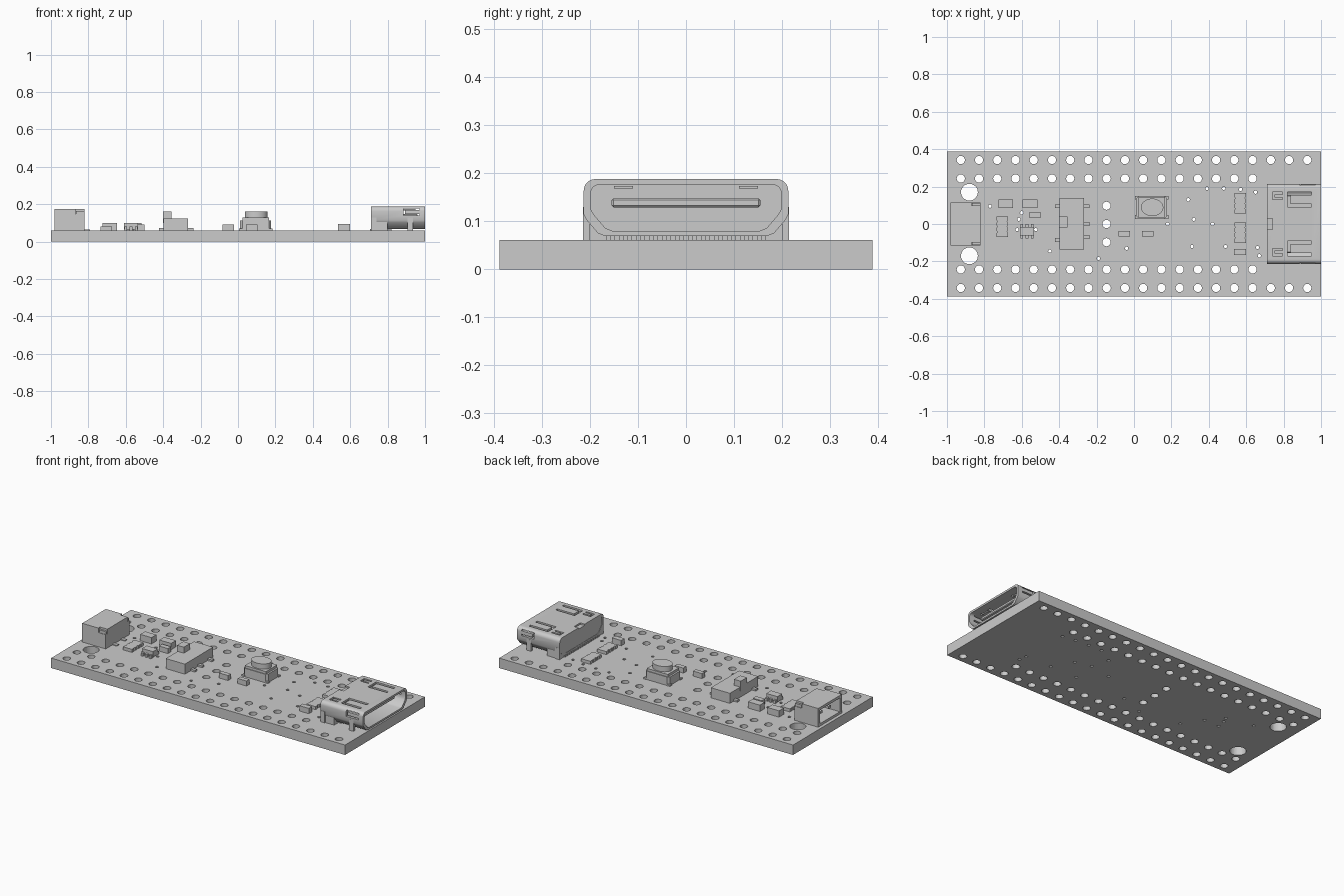
import bpy, bmesh
from math import cos, sin, pi
from mathutils import Matrix, Vector

cube = bpy.data.objects.get("Cube")
if cube:
    bpy.data.objects.remove(cube)

GREY = (0.6, 0.6, 0.6, 1)
grey = bpy.data.materials.new("plain grey")
grey.use_nodes = True
grey.diffuse_color = GREY
grey.node_tree.nodes["Principled BSDF"].inputs["Base Color"].default_value = GREY

TOP = 0.061          # upper face of the board
ROTATION = {"Z": (0, 0, 0), "X": (pi / 2, 0, pi / 2), "Y": (pi / 2, 0, 0)}


def select(ob):
    bpy.ops.object.select_all(action="DESELECT")
    ob.select_set(True)
    bpy.context.view_layer.objects.active = ob


def boxes(name, spans):
    """One object made of boxes, each given as x, y and z ranges."""
    bm = bmesh.new()
    for x0, x1, y0, y1, z0, z1 in spans:
        centre = Vector((x0 + x1, y0 + y1, z0 + z1)) / 2
        size = (x1 - x0, y1 - y0, z1 - z0)
        bmesh.ops.create_cube(bm, matrix=Matrix.Translation(centre) @ Matrix.Diagonal((*size, 1)))
    mesh = bpy.data.meshes.new(name)
    bm.to_mesh(mesh)
    bm.free()
    mesh.materials.append(grey)
    ob = bpy.data.objects.new(name, mesh)
    bpy.context.collection.objects.link(ob)
    return ob


def slab(name, loops, start, end, axis="Z", smooth=False):
    """Filled outlines (inner loops become holes) extruded along an axis."""
    curve = bpy.data.curves.new(name, "CURVE")
    curve.dimensions, curve.fill_mode = "2D", "BOTH"
    curve.extrude = (end - start) / 2
    for loop in loops:
        spline = curve.splines.new("POLY")
        spline.points.add(len(loop) - 1)
        for point, (u, v) in zip(spline.points, loop):
            point.co = (u, v, 0, 1)
        spline.use_cyclic_u = True
    ob = bpy.data.objects.new(name, curve)
    bpy.context.collection.objects.link(ob)
    ob.rotation_euler = ROTATION[axis]
    ob.location["XYZ".index(axis)] = (start + end) / 2
    select(ob)
    bpy.ops.object.convert(target="MESH")
    ob = bpy.context.object
    bm = bmesh.new()
    bm.from_mesh(ob.data)
    bmesh.ops.remove_doubles(bm, verts=bm.verts, dist=0.00005)
    bmesh.ops.recalc_face_normals(bm, faces=bm.faces)
    bm.to_mesh(ob.data)
    bm.free()
    ob.data.materials.clear()
    ob.data.materials.append(grey)
    bpy.ops.object.shade_flat()
    if smooth:
        bpy.ops.object.shade_smooth_by_angle(angle=pi / 5)
    return ob


def ellipse(x, y, rx, ry=None, n=16):
    return [(x + rx * cos(2 * pi * i / n), y + (ry or rx) * sin(2 * pi * i / n)) for i in range(n)]


def rect(x0, x1, y0, y1):
    return [(x0, y0), (x1, y0), (x1, y1), (x0, y1)]


def u_slot(x0, x1, y0, y1, w):
    return [(x0, y0), (x1, y0), (x1, y0 + w), (x0 + w, y0 + w),
            (x0 + w, y1 - w), (x1, y1 - w), (x1, y1), (x0, y1)]


def flip(loop):
    return [(x, -y) for x, y in loop]


def cut(ob, cutter):
    cutter.hide_render = True
    mod = ob.modifiers.new("cut", "BOOLEAN")
    mod.operation, mod.solver, mod.object = "DIFFERENCE", "EXACT", cutter
    select(ob)
    bpy.ops.object.modifier_apply(modifier=mod.name)
    bpy.data.objects.remove(cutter)


# Circuit board with header holes, mounting holes and vias
PITCH = 0.0975
holes = []
for side in (-1, 1):
    holes += [ellipse(-0.926 + PITCH * i, side * 0.342, 0.022) for i in range(20)]
    holes += [ellipse(-0.926 + PITCH * i, side * 0.243, 0.022) for i in range(17)]
    holes.append(ellipse(-0.88, side * 0.17, 0.045, n=32))
holes += [ellipse(-0.147, PITCH * i, 0.022) for i in (-1, 0, 1)]
vias = [(.39, .19), (.48, .19), (.57, .185), (.65, .17), (.29, .13), (.18, 0), (.42, 0),
        (.32, .025), (.31, -.12), (-.04, -.13), (-.19, -.185), (-.45, -.145), (.49, -.12),
        (.66, -.125), (.67, -.17), (-.77, .095), (-.6, .06), (-.615, .025), (-.625, -.03),
        (-.525, -.03)]
holes += [ellipse(x, y, 0.009, n=10) for x, y in vias]
slab("circuit_board", [rect(-1, 1, -0.388, 0.388)] + holes, 0, TOP)


# Video socket: rounded metal shell with spring slots
def shell_profile(half, top, bottom, radius):
    right = [(half - radius + radius * cos(a * pi / 12), top - radius + radius * sin(a * pi / 12))
             for a in range(7)]
    lower = [(half - 0.045, bottom), (half - 0.03, bottom + 0.006),
             (half - 0.006, bottom + 0.034), (half, bottom + 0.045)]
    half_loop = lower + right
    return half_loop + [(-y, z) for y, z in reversed(half_loop)]


shell = slab("socket_shell", [shell_profile(0.213, 0.188, 0.069, 0.024),
                              shell_profile(0.198, 0.176, 0.08, 0.016)], 0.71, 1.0, "X")
tabs = [u_slot(0.82, 0.95, 0.09, 0.17, 0.016), u_slot(0.74, 0.795, 0.13, 0.17, 0.012)]
notch = rect(0.7, 0.74, -0.03, 0.03)
cut(shell, slab("top_slot_cutter", tabs + [flip(t) for t in tabs] + [notch], 0.165, 0.2))
cut(shell, slab("side_slot_cutter", [u_slot(0.885, 0.97, 0.14, 0.178, 0.009)], -0.25, 0.25, "Y"))
select(shell)
bpy.ops.object.shade_smooth_by_angle(angle=pi / 5)

# Socket insides, rear body, legs and contacts
boxes("socket_rear_body", [(0.712, 0.8, -0.208, 0.208, TOP, 0.178)])
tongue = boxes("socket_tongue", [(0.79, 0.96, -0.155, 0.155, 0.129, 0.148)])
bevel = tongue.modifiers.new("bevel", "BEVEL")
bevel.width = 0.004
boxes("socket_legs", [(x, x + 0.03, min(s * 0.2, s * 0.214), max(s * 0.2, s * 0.214), TOP, 0.13)
                      for x in (0.71, 0.905) for s in (-1, 1)])
boxes("socket_contacts", [(0.705, 0.82, y * 0.018 - 0.005, y * 0.018 + 0.005, TOP, 0.069)
                          for y in range(-9, 10)])
boxes("socket_springs", [(0.84, 0.95, y - 0.02, y + 0.02, 0.168, 0.174) for y in (-0.13, 0.13)])

# Battery connector: hollow housing open to the outer end, with side tabs and pins
housing = boxes("battery_connector", [(-0.98, -0.82, -0.115, 0.115, TOP, 0.176)])
cut(housing, boxes("cavity_cutter", [(-1, -0.85, -0.095, 0.095, 0.076, 0.16)]))
cut(housing, boxes("corner_cutter", [(-0.87, -0.8, s - 0.02, s + 0.02, 0.148, 0.2)
                                     for s in (-0.118, 0.118)]))
boxes("battery_tabs", [(-0.865, -0.82, s - 0.006, s + 0.006, 0.14, 0.165) for s in (-0.106, 0.106)])
boxes("battery_pins", [(-0.95, -0.83, s - 0.01, s + 0.01, 0.11, 0.125) for s in (-0.04, 0.04)])
boxes("battery_solder_tails", [(-0.83, -0.79, s - 0.01, s + 0.01, TOP, 0.066)
                               for s in (-0.04, 0.04)])

# Slide switch
boxes("switch_body", [(-0.397, -0.267, -0.135, 0.14, TOP, 0.123)])
boxes("switch_knob", [(-0.4, -0.355, -0.02, 0.04, 0.1, 0.16)])
boxes("switch_leads", [(-0.422, -0.39, y - 0.01, y + 0.01, TOP, 0.072) for y in (-0.085, 0.095)]
      + [(-0.27, -0.237, y - 0.01, y + 0.01, TOP, 0.072) for y in (-0.07, 0, 0.095)])

# Push button: stepped base, cover and oval cap
c = 0.012
slab("button_base", [[(0.012, 0.03 + c), (0.012 + c, 0.03), (0.177 - c, 0.03), (0.177, 0.03 + c),
                      (0.177, 0.148 - c), (0.177 - c, 0.148), (0.012 + c, 0.148),
                      (0.012, 0.148 - c)]], TOP, 0.113)
boxes("button_cover", [(0.023, 0.166, 0.034, 0.144, 0.11, 0.128)])
slab("button_cap", [ellipse(0.097, 0.089, 0.06, 0.047, 32)], 0.125, 0.16, smooth=True)
boxes("button_leads", [(x, x + 0.02, y, y + 0.02, TOP, 0.07)
                       for x in (0.005, 0.164) for y in (0.028, 0.13)])

# Small chip with six leads
boxes("chip_body", [(-0.61, -0.535, -0.062, -0.016, 0.066, 0.1)])
boxes("chip_leads", [(x - 0.007, x + 0.007, y - 0.009, y + 0.009, TOP, 0.08)
                     for x in (-0.6, -0.572, -0.545) for y in (-0.068, -0.01)])

# Capacitors and resistors
for name, span in {
        "left_capacitor": (-0.725, -0.648, 0.085, 0.132, TOP, 0.1),
        "middle_capacitor": (-0.595, -0.515, 0.085, 0.132, TOP, 0.1),
        "small_capacitor": (-0.56, -0.5, 0.033, 0.064, TOP, 0.092),
        "first_resistor": (-0.082, -0.022, -0.066, -0.038, TOP, 0.092),
        "second_resistor": (0.044, 0.104, -0.066, -0.038, TOP, 0.092),
        "end_resistor": (0.535, 0.598, -0.166, -0.134, TOP, 0.094)}.items():
    boxes(name, [span])


# Flat resistor arrays with scalloped long edges
def resistor_array(name, x, y):
    edge = [(x - 0.031, y - 0.055)]
    for i in (-1, 0, 1):
        edge += [(x - 0.031, y + i * 0.028 - 0.006), (x - 0.025, y + i * 0.028),
                 (x - 0.031, y + i * 0.028 + 0.006)]
    edge.append((x - 0.031, y + 0.055))
    other = [(2 * x - u, v) for u, v in reversed(edge)]
    slab(name, [edge + other], TOP, 0.08)


resistor_array("upper_array", 0.567, 0.11)
resistor_array("lower_array", 0.567, -0.046)
resistor_array("left_array", -0.704, -0.014)
